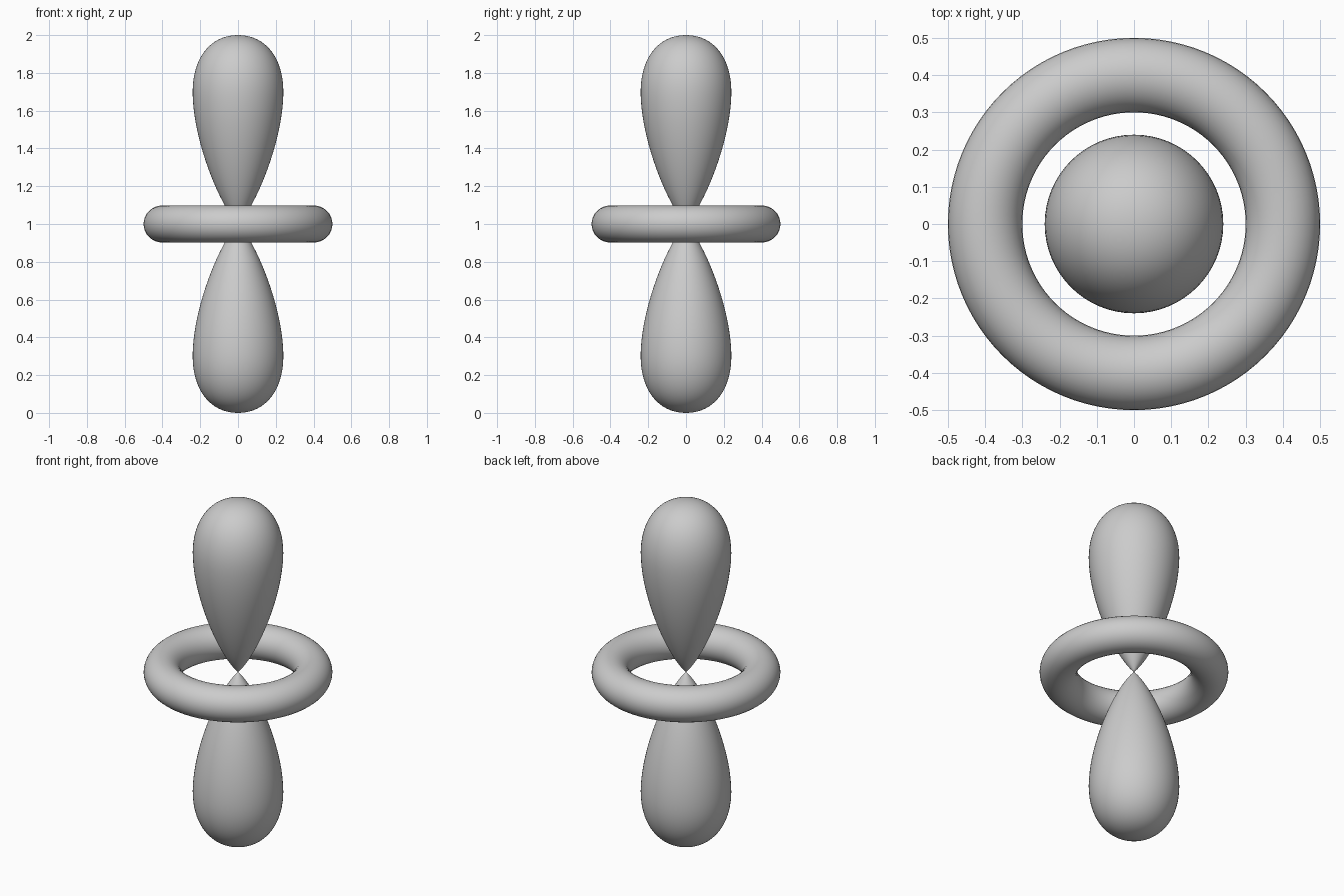
import bpy, bmesh, math
from mathutils import Vector
from mathutils.geometry import interpolate_bezier

if "Cube" in bpy.data.objects:
    bpy.data.objects.remove(bpy.data.objects["Cube"])

CENTRE_Z = 1.0


def teardrop_profile():
    # (radius, distance from the centre): pointed tip, widest at 0.7, round end at 1
    flank = [(0, 0), (0.10, 0.10), (0.24, 0.45), (0.24, 0.70)]
    cap = [(0.24, 0.70), (0.24, 0.875), (0.15, 1.0), (0, 1.0)]
    points = []
    for segment, count in ((flank, 32), (cap, 20)):
        points += interpolate_bezier(*[Vector((r, 0, d)) for r, d in segment], count)
    return points


def lobe(name, direction):
    bm = bmesh.new()
    verts = [bm.verts.new((p.x, 0, p.z * direction)) for p in teardrop_profile()]
    edges = [bm.edges.new(pair) for pair in zip(verts, verts[1:])]
    bmesh.ops.spin(bm, geom=verts + edges, cent=(0, 0, 0), axis=(0, 0, 1),
                   angle=2 * math.pi, steps=64, use_duplicate=False)
    bmesh.ops.remove_doubles(bm, verts=bm.verts, dist=1e-5)
    bmesh.ops.recalc_face_normals(bm, faces=bm.faces)
    for face in bm.faces:
        face.smooth = True
    mesh = bpy.data.meshes.new(name)
    bm.to_mesh(mesh)
    bm.free()
    obj = bpy.data.objects.new(name, mesh)
    obj.location.z = CENTRE_Z
    bpy.context.collection.objects.link(obj)


# two opposed teardrop lobes meeting at the centre
lobe("upper_lobe", 1)
lobe("lower_lobe", -1)

# ring around the waist
bpy.ops.mesh.primitive_torus_add(major_radius=0.4, minor_radius=0.1,
                                 major_segments=96, minor_segments=32,
                                 location=(0, 0, CENTRE_Z))
ring = bpy.context.object
ring.name = "ring"
ring.scale.z = 0.98
bpy.ops.object.shade_smooth()
